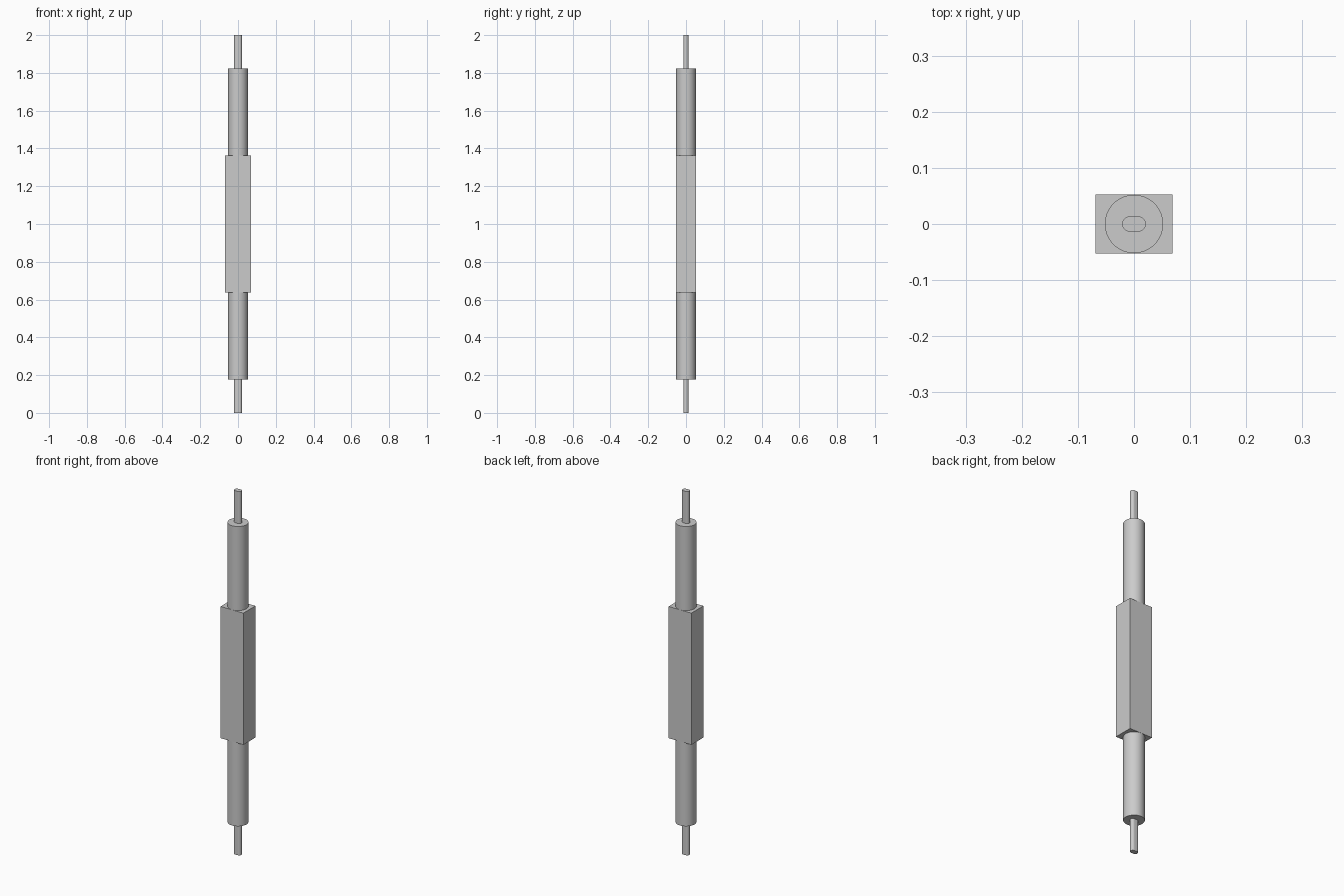
import bpy, bmesh, math

cube = bpy.data.objects.get("Cube")
if cube:
    bpy.data.objects.remove(cube, do_unlink=True)

# Single plain metal colour
grey = bpy.data.materials.new("light_grey")
grey.use_nodes = True
COLOUR = (0.6, 0.6, 0.6, 1)
grey.diffuse_color = COLOUR
grey.node_tree.nodes["Principled BSDF"].inputs["Base Color"].default_value = COLOUR


def prism(name, outline, bottom, top, smooth=False):
    """Extrude a flat outline straight up between two heights."""
    bm = bmesh.new()
    face = bm.faces.new([bm.verts.new((x, y, bottom)) for x, y in outline])
    result = bmesh.ops.extrude_face_region(bm, geom=[face])
    moved = [g for g in result["geom"] if isinstance(g, bmesh.types.BMVert)]
    bmesh.ops.translate(bm, verts=moved, vec=(0, 0, top - bottom))
    bmesh.ops.recalc_face_normals(bm, faces=bm.faces)
    mesh = bpy.data.meshes.new(name)
    bm.to_mesh(mesh)
    bm.free()
    mesh.materials.append(grey)
    obj = bpy.data.objects.new(name, mesh)
    bpy.context.collection.objects.link(obj)
    if smooth:
        bpy.ops.object.select_all(action='DESELECT')
        bpy.context.view_layer.objects.active = obj
        obj.select_set(True)
        bpy.ops.object.shade_smooth_by_angle(angle=math.radians(30))
    return obj


def rounded(radius, half_flat=0.0, steps=32):
    """Circle, or slot shape when half_flat is above zero."""
    points = []
    for side, start in ((1, -math.pi / 2), (-1, math.pi / 2)):
        count = steps + 1 if half_flat else steps
        for i in range(count):
            a = start + math.pi * i / steps
            points.append((side * half_flat + radius * math.cos(a),
                           radius * math.sin(a)))
    return points


# Rectangular centre body
W, D = 0.069, 0.0525
prism("centre_block", [(-W, -D), (W, -D), (W, D), (-W, D)], 0.638, 1.362)

# Round shafts and slot-shaped tangs at both ends
for label, flip in (("lower", False), ("upper", True)):
    for part, outline, low, high in (
            ("shaft", rounded(0.052), 0.176, 0.638),
            ("tang", rounded(0.0135, 0.0075), 0.0, 0.176)):
        if flip:
            low, high = 2 - high, 2 - low
        prism(f"{label}_{part}", outline, low, high, smooth=True)
